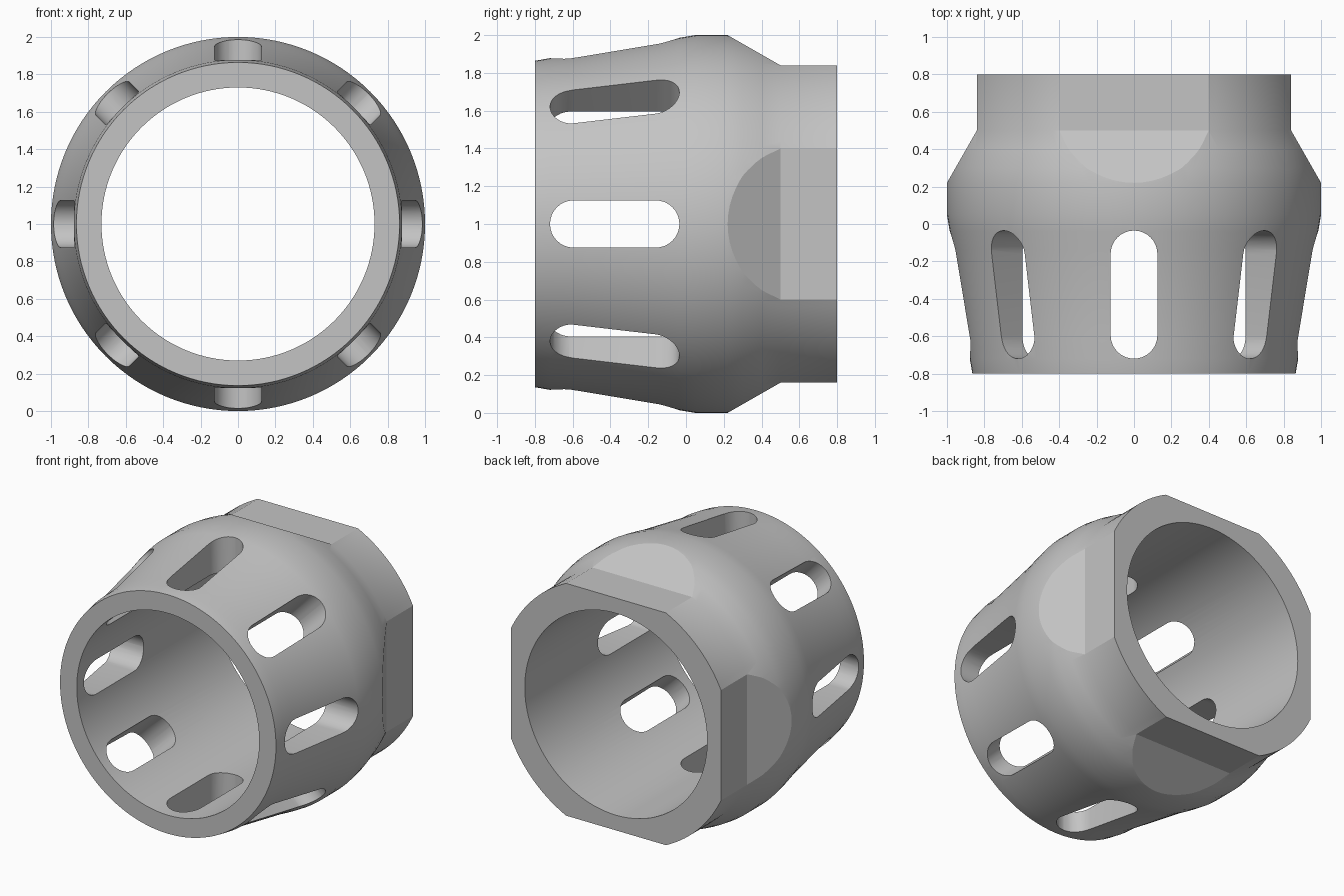
import bpy, bmesh, math
from mathutils import Matrix, Vector

cube = bpy.data.objects.get("Cube")
if cube:
    bpy.data.objects.remove(cube, do_unlink=True)

SEGMENTS = 128
BORE = 0.73
SLOT_HALF = 0.125
CENTRE = Vector((0, 0, 1))

# Single grey finish
grey = bpy.data.materials.new("plain_grey")
grey.use_nodes = True
colour = (0.55, 0.55, 0.55, 1)
grey.diffuse_color = colour
grey.node_tree.nodes["Principled BSDF"].inputs["Base Color"].default_value = colour


def make_object(name, bm):
    bmesh.ops.recalc_face_normals(bm, faces=bm.faces)
    mesh = bpy.data.meshes.new(name)
    bm.to_mesh(mesh)
    bm.free()
    obj = bpy.data.objects.new(name, mesh)
    bpy.context.collection.objects.link(obj)
    obj.location = CENTRE
    return obj


def add_prism(bm, outline, depth, angle):
    """Extrude an outline along depth, then turn it about the y axis."""
    verts = [bm.verts.new(p) for p in outline]
    face = bm.faces.new(verts)
    new = bmesh.ops.extrude_face_region(bm, geom=[face])["geom"]
    top = [g for g in new if isinstance(g, bmesh.types.BMVert)]
    bmesh.ops.translate(bm, verts=top, vec=depth)
    bmesh.ops.rotate(bm, verts=verts + top, cent=(0, 0, 0),
                     matrix=Matrix.Rotation(angle, 3, 'Y'))


# Sleeve body: outer (y, radius) profile with a straight bore, turned about y
outer = [(-0.8, 0.864), (-0.72, 0.878), (-0.62, 0.884), (-0.14, 0.963),
         (-0.04, 0.985), (0.05, 1.0), (0.22, 1.0), (0.3, 0.988),
         (0.4, 0.963), (0.5, 0.93), (0.8, 0.93)]
profile = [(-0.8, BORE)] + outer + [(0.8, BORE)]
bm = bmesh.new()
rings = []
for i in range(SEGMENTS):
    a = math.tau * i / SEGMENTS
    rings.append([bm.verts.new((r * math.sin(a), y, r * math.cos(a)))
                  for y, r in profile])
for i, ring in enumerate(rings):
    following = rings[(i + 1) % SEGMENTS]
    for j in range(len(profile)):
        k = (j + 1) % len(profile)
        bm.faces.new((ring[j], ring[k], following[k], following[j]))
sleeve = make_object("slotted_sleeve", bm)
sleeve.data.materials.append(grey)

# Cutters: eight round-ended slots and four wrench flats with sloped lead-ins
bm = bmesh.new()
slot = []
for end, start in ((-0.16, 0), (-0.595, math.pi)):
    for i in range(17):
        a = start + math.pi * i / 16
        slot.append((SLOT_HALF * math.cos(a), end + SLOT_HALF * math.sin(a), 0.5))
for i in range(8):
    add_prism(bm, slot, Vector((0, 0, 0.7)), math.tau * i / 8)

flat = [(0.0, 1.126), (0.5, 0.84), (0.9, 0.84), (0.9, 1.2), (0.0, 1.2)]
for i in range(4):
    add_prism(bm, [(-0.6, y, r) for y, r in flat], Vector((1.2, 0, 0)),
              math.tau * i / 4)
cutter = make_object("slot_and_flat_cutter", bm)
cutter.hide_render = True

# Cut the sleeve and bake the result
cut = sleeve.modifiers.new("cut", 'BOOLEAN')
cut.operation = 'DIFFERENCE'
cut.solver = 'EXACT'
cut.object = cutter
bpy.context.view_layer.objects.active = sleeve
sleeve.select_set(True)
bpy.ops.object.modifier_apply(modifier=cut.name)
bpy.data.objects.remove(cutter, do_unlink=True)

# Smooth round surfaces, crisp rims and flats
for obj in bpy.context.selected_objects:
    obj.select_set(obj == sleeve)
bpy.ops.object.shade_smooth_by_angle(angle=math.radians(20))
